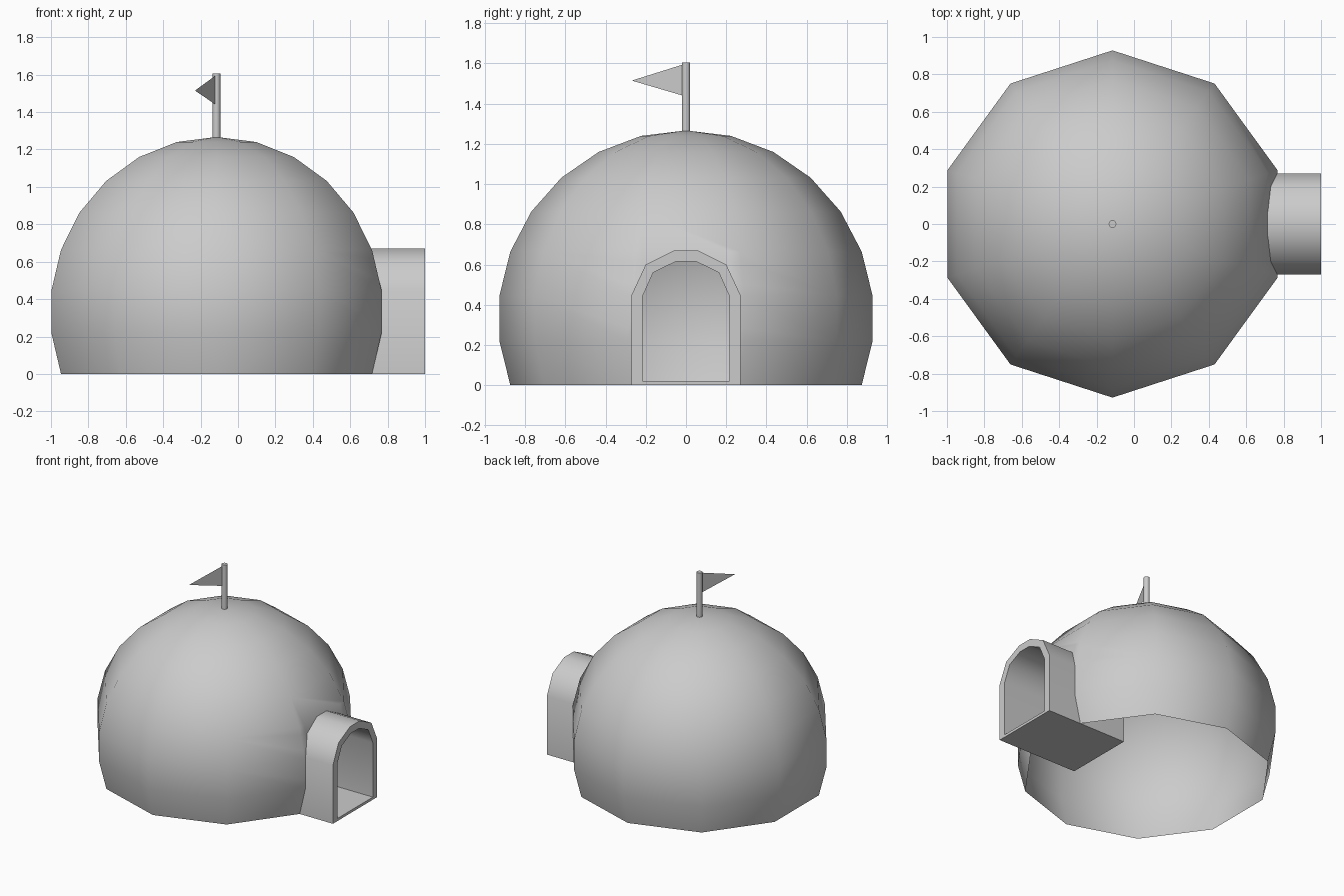
import bpy, bmesh
from math import sin, cos, radians, pi
from mathutils import Vector

if "Cube" in bpy.data.objects:
    bpy.data.objects.remove(bpy.data.objects["Cube"])

CX = -0.115              # dome axis
R, CZ = 0.935, 0.332     # dome radius and centre height


def finish(bm, name, angle=None):
    bmesh.ops.recalc_face_normals(bm, faces=bm.faces)
    me = bpy.data.meshes.new(name)
    bm.to_mesh(me)
    bm.free()
    ob = bpy.data.objects.new(name, me)
    bpy.context.collection.objects.link(ob)
    if angle:
        bpy.ops.object.select_all(action='DESELECT')
        ob.select_set(True)
        bpy.context.view_layer.objects.active = ob
        bpy.ops.object.shade_smooth_by_angle(angle=radians(angle))
    return ob


def arch(half):
    # right-hand half profile mirrored into a full arch
    return half + [(-y, z) for y, z in reversed(half)]


outer = arch([(0.27, 0.0), (0.27, 0.45), (0.20, 0.60), (0.06, 0.67)])
inner = arch([(0.217, 0.02), (0.217, 0.44), (0.163, 0.56), (0.05, 0.615)])

# Dome: open-bottomed ten-sided sphere with 13-ring spacing
bm = bmesh.new()
step = pi / 13
rings = []
for k in range(8):
    e = -1.5 * step + k * step
    rings.append([bm.verts.new((CX + R * cos(e) * cos(radians(18 + 36 * i)),
                                R * cos(e) * sin(radians(18 + 36 * i)),
                                CZ + R * sin(e))) for i in range(10)])
top = bm.verts.new((CX, 0, CZ + R))
for i in range(10):
    j = (i + 1) % 10
    for a, b in zip(rings, rings[1:]):
        bm.faces.new((a[i], a[j], b[j], b[i]))
    bm.faces.new((rings[-1][i], rings[-1][j], top))

# Doorway: slice the front column along the arch, then remove the inside
def front_faces():
    return [f for f in bm.faces if f.calc_center_median().x > 0.6
            and abs(f.normal.y) < 0.05 and f.calc_center_median().z < 0.68]

bm.normal_update()
planes = []
for (y0, z0), (y1, z1) in zip(inner, inner[1:] + inner[:1]):
    planes.append((Vector((0, y0, z0)), Vector((0, z1 - z0, y0 - y1)).normalized()))
for co, no in planes:
    fs = front_faces()
    geom = fs + list({e for f in fs for e in f.edges}) + list({v for f in fs for v in f.verts})
    bmesh.ops.bisect_plane(bm, geom=geom, plane_co=co, plane_no=no, dist=1e-5)
    bm.normal_update()
hole = [f for f in front_faces()
        if all((f.calc_center_median() - co).dot(no) < 0 for co, no in planes)]
bmesh.ops.delete(bm, geom=hole, context='FACES')
finish(bm, "dome", 60)

# Entrance tunnel: hollow arch running from the doorway into the dome
bm = bmesh.new()
loops = [[bm.verts.new((x, y, z)) for y, z in prof]
         for prof, x in ((outer, 0.32), (outer, 1.0), (inner, 1.0), (inner, 0.32))]
for a, b in zip(loops, loops[1:] + loops[:1]):
    for i in range(8):
        j = (i + 1) % 8
        bm.faces.new((a[i], a[j], b[j], b[i]))
finish(bm, "entrance_tunnel", 45)

# Flag pole
bm = bmesh.new()
bmesh.ops.create_cone(bm, cap_ends=True, segments=12, radius1=0.021, radius2=0.021, depth=0.36)
bmesh.ops.translate(bm, verts=bm.verts, vec=(CX, 0, 1.425))
finish(bm, "flag_pole", 40)

# Pennant
bm = bmesh.new()
bm.faces.new([bm.verts.new(p) for p in
              ((CX - 0.005, -0.015, 1.595), (CX - 0.005, -0.015, 1.44), (-0.23, -0.27, 1.515))])
finish(bm, "flag")
